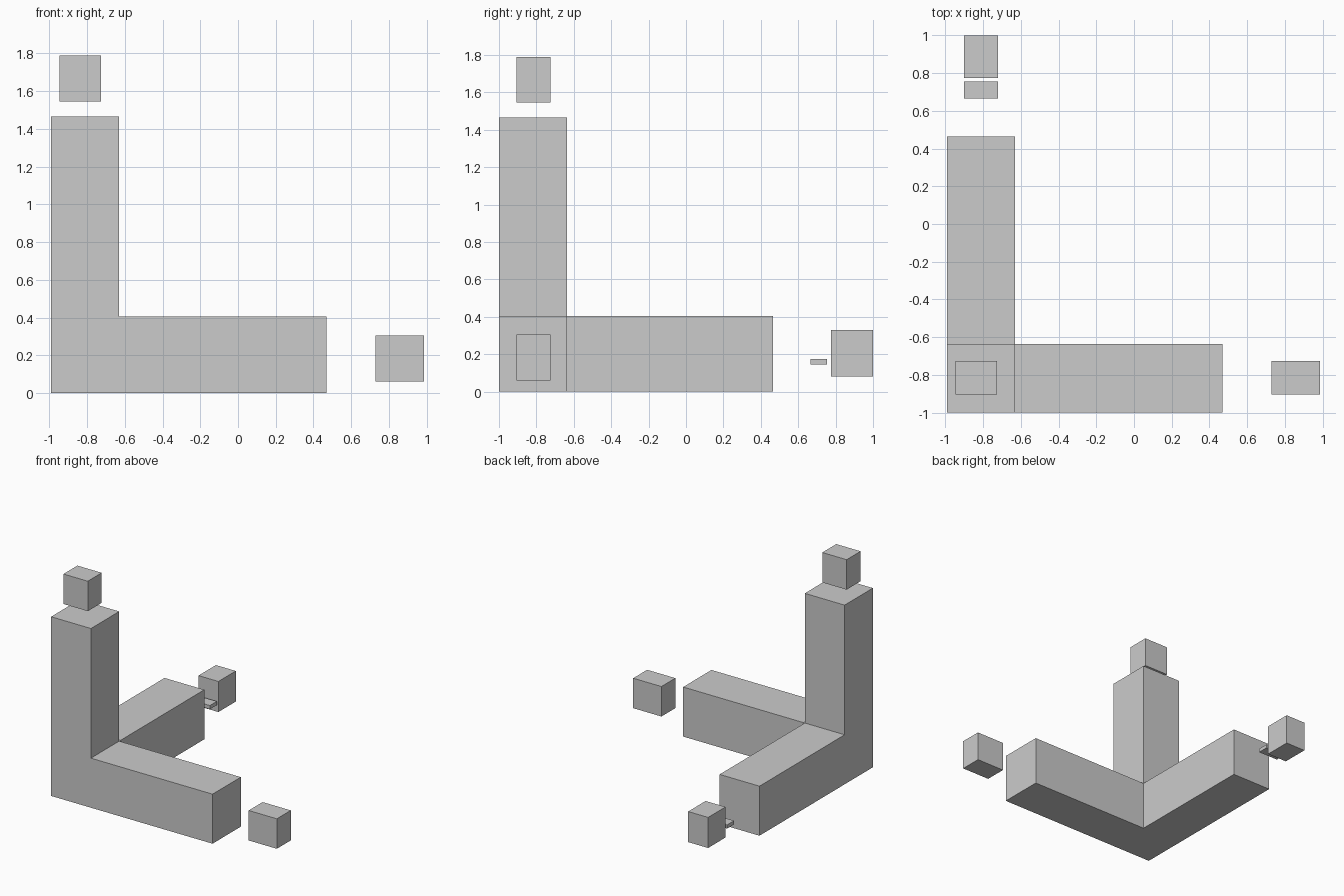
import bpy
import bmesh
from mathutils import Vector

if "Cube" in bpy.data.objects:
    bpy.data.objects.remove(bpy.data.objects["Cube"])


def new_object(name, bm):
    mesh = bpy.data.meshes.new(name)
    bm.to_mesh(mesh)
    bm.free()
    obj = bpy.data.objects.new(name, mesh)
    bpy.context.collection.objects.link(obj)
    return obj


def box_mesh(lo, hi):
    lo, hi = Vector(lo), Vector(hi)
    bm = bmesh.new()
    bmesh.ops.create_cube(bm, size=1)
    bmesh.ops.scale(bm, vec=hi - lo, verts=bm.verts)
    bmesh.ops.translate(bm, vec=(lo + hi) / 2, verts=bm.verts)
    return bm


# Three-armed bracket: a corner block with one face extruded along each axis
bm = box_mesh((-0.99, -1.0, 0.0), (-0.63, -0.635, 0.405))
for direction, length in (((1, 0, 0), 1.10), ((0, 1, 0), 1.10), ((0, 0, 1), 1.06)):
    axis = Vector(direction)
    bm.normal_update()
    # the corner block's own face on this axis
    limit = Vector((-0.63, -0.635, 0.405)).dot(axis)
    face = next(f for f in bm.faces if f.normal.dot(axis) > 0.99
                and abs(f.calc_center_median().dot(axis) - limit) < 1e-4
                and f.calc_center_median().length < 1.35
                and all(abs(v.co.dot(axis) - limit) < 1e-4 for v in f.verts)
                and max(v.co.x for v in f.verts) < -0.62
                and max(v.co.y for v in f.verts) < -0.62
                and max(v.co.z for v in f.verts) < 0.41)
    out = bmesh.ops.extrude_discrete_faces(bm, faces=[face])["faces"][0]
    start = [v.co.copy() for v in out.verts]
    bmesh.ops.translate(bm, vec=axis * length, verts=out.verts)
    bmesh.ops.remove_doubles(bm, verts=bm.verts, dist=1e-5)
# merge the coplanar faces of the outer sides
bmesh.ops.dissolve_limit(bm, angle_limit=0.01, verts=bm.verts, edges=bm.edges)
bmesh.ops.recalc_face_normals(bm, faces=bm.faces)
new_object("axis_bracket", bm)

# Plain end markers, one past the tip of each arm, plus the small spacer plate
markers = {
    "right_end_marker": ((0.73, -0.905, 0.06), (0.985, -0.725, 0.305)),
    "top_end_marker": ((-0.945, -0.905, 1.545), (-0.725, -0.725, 1.79)),
    "back_end_marker": ((-0.90, 0.775, 0.08), (-0.72, 1.0, 0.33)),
    "back_spacer_plate": ((-0.90, 0.665, 0.145), (-0.72, 0.755, 0.175)),
}
for name, (lo, hi) in markers.items():
    new_object(name, box_mesh(lo, hi))
